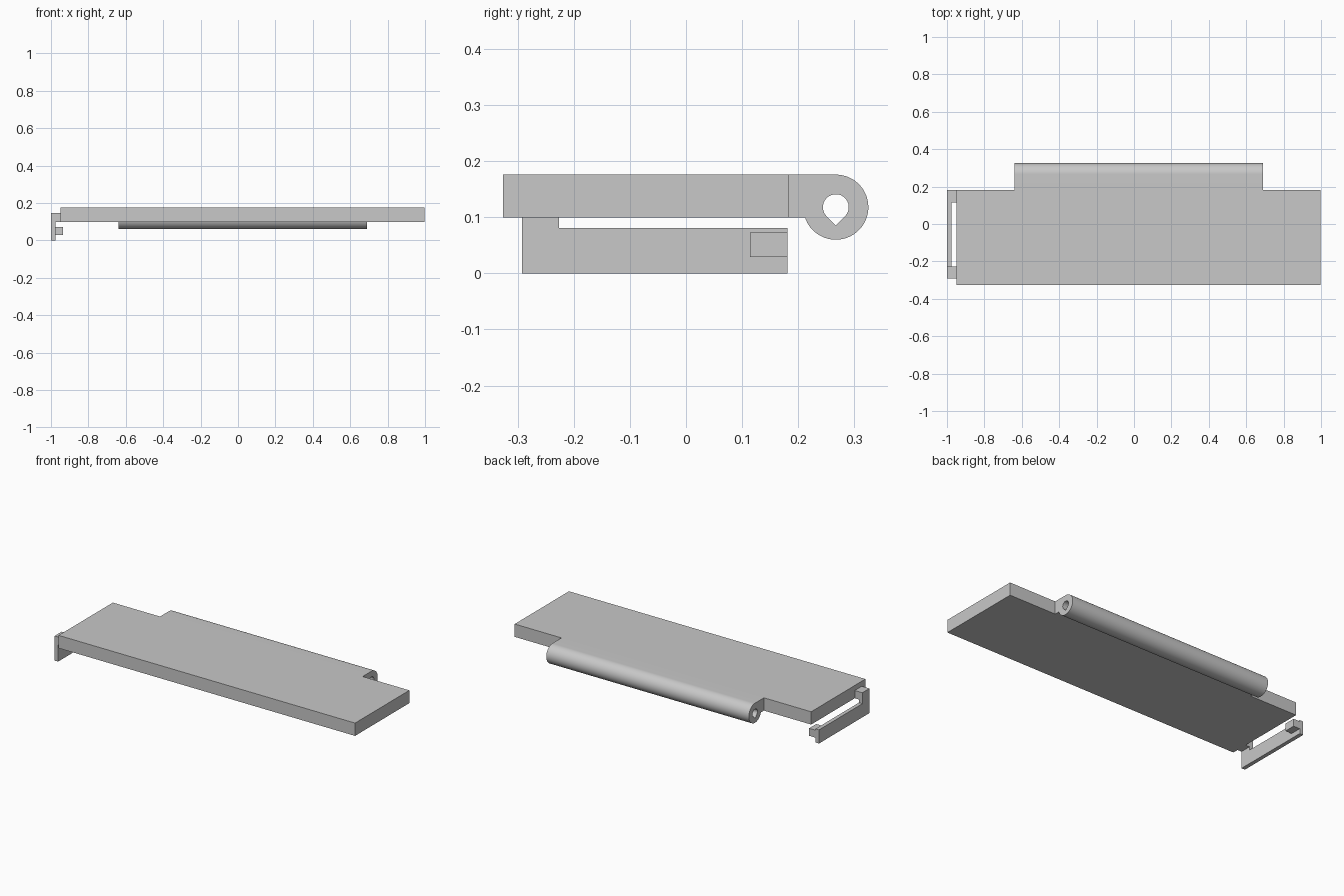
import bpy, bmesh
from math import radians, cos, sin, sqrt, asin

cube = bpy.data.objects.get("Cube")
if cube:
    bpy.data.objects.remove(cube, do_unlink=True)

grey = bpy.data.materials.new("plain_grey")
grey.use_nodes = True
colour = (0.58, 0.58, 0.58, 1)
grey.diffuse_color = colour
grey.node_tree.nodes["Principled BSDF"].inputs["Base Color"].default_value = colour


def arc(cy, cz, r, start, end, steps):
    """Points on a circular arc in the y-z plane, angles in degrees."""
    angles = [radians(start + (end - start) * i / steps) for i in range(steps + 1)]
    return [(cy + r * cos(a), cz + r * sin(a)) for a in angles]


def extrude_profile(name, loops, x0, x1):
    """Fill y-z loops (outline first, then holes) and extrude them along x."""
    bm = bmesh.new()
    edges = []
    for loop in loops:
        verts = [bm.verts.new((x0, y, z)) for y, z in loop]
        edges += [bm.edges.new((v, verts[i - 1])) for i, v in enumerate(verts)]
    bmesh.ops.triangle_fill(bm, edges=edges, use_beauty=True, normal=(1, 0, 0))
    result = bmesh.ops.extrude_face_region(bm, geom=bm.faces[:], use_keep_orig=True)
    moved = [g for g in result["geom"] if isinstance(g, bmesh.types.BMVert)]
    bmesh.ops.translate(bm, verts=moved, vec=(x1 - x0, 0, 0))
    bmesh.ops.recalc_face_normals(bm, faces=bm.faces[:])
    bmesh.ops.dissolve_limit(bm, angle_limit=radians(0.5),
                             verts=bm.verts[:], edges=bm.edges[:])
    mesh = bpy.data.meshes.new(name)
    bm.to_mesh(mesh)
    bm.free()
    mesh.materials.append(grey)
    obj = bpy.data.objects.new(name, mesh)
    bpy.context.collection.objects.link(obj)
    return obj


def box(name, x0, x1, y0, y1, z0, z1):
    return extrude_profile(name, [[(y0, z0), (y1, z0), (y1, z1), (y0, z1)]], x0, x1)


# Flat lid plate
bottom, top, back = 0.10, 0.176, 0.183
box("lid_plate", -0.95, 0.997, -0.326, back, bottom, top)

# Hinge barrel with a teardrop pin hole
cy, r, hole = 0.267, 0.058, 0.023
cz = top - r
meet = -180 + asin((cz - bottom) / r) * 180 / 3.14159265
outline = [(back, top)] + arc(cy, cz, r, 90, meet, 48) + [(back, bottom)]
teardrop = arc(cy, cz, hole, -45, 225, 36) + [(cy, cz - hole * sqrt(2))]
barrel = extrude_profile("hinge_barrel", [outline, teardrop], -0.64, 0.69)

bpy.ops.object.select_all(action="DESELECT")
barrel.select_set(True)
bpy.context.view_layer.objects.active = barrel
bpy.ops.object.shade_smooth_by_angle(angle=radians(30))

# End clip: stepped side wall, front tab and rear peg
front, step, rear = -0.292, -0.226, 0.181
wall = [(front, 0), (rear, 0), (rear, 0.081), (step, 0.081), (step, 0.146), (front, 0.146)]
extrude_profile("clip_wall", [wall], -1.0, -0.977)
box("clip_front_tab", -0.977, -0.95, front, step, bottom, 0.146)
box("clip_rear_peg", -0.977, -0.935, 0.114, rear, 0.029, 0.073)
